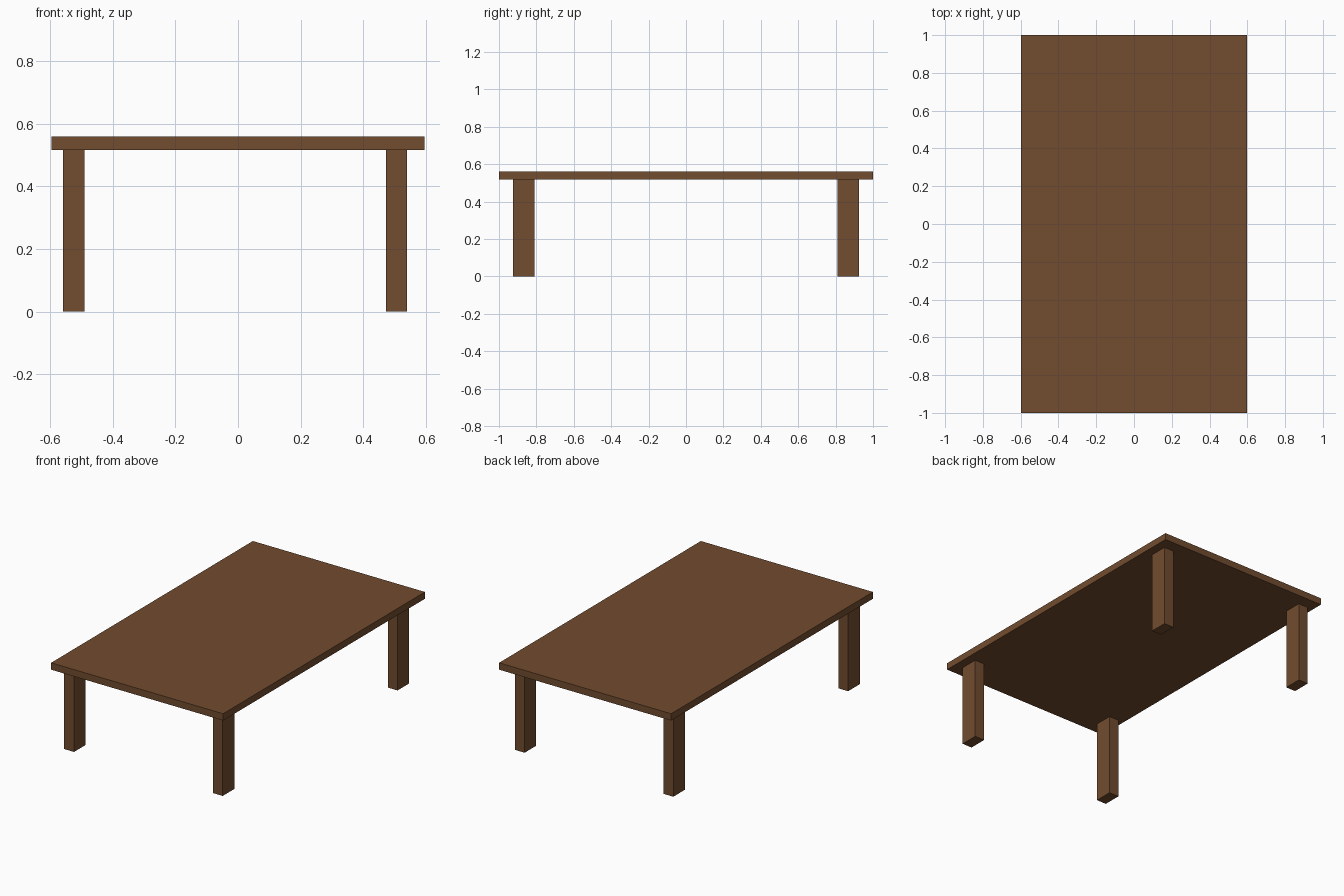
import bpy

if "Cube" in bpy.data.objects:
    bpy.data.objects.remove(bpy.data.objects["Cube"])

wood = bpy.data.materials.new("brown wood")
wood.diffuse_color = (0.168, 0.072, 0.028, 1)
wood.use_nodes = True
wood.node_tree.nodes["Principled BSDF"].inputs["Base Color"].default_value = wood.diffuse_color


def box(name, x0, x1, y0, y1, z0, z1):
    """Box spanning the given ranges."""
    bpy.ops.mesh.primitive_cube_add(
        size=1, location=((x0 + x1) / 2, (y0 + y1) / 2, (z0 + z1) / 2))
    ob = bpy.context.object
    ob.name = name
    ob.scale = (x1 - x0, y1 - y0, z1 - z0)
    bpy.ops.object.transform_apply(location=False, rotation=False, scale=True)
    ob.data.materials.append(wood)
    return ob


# Flat slab top
TOP, UNDER = 0.56, 0.517
box("table_top", -0.597, 0.597, -1.0, 1.0, UNDER, TOP)

# Four rectangular legs; the right pair sits slightly further in
for side, x0, x1 in (("left", -0.559, -0.491), ("right", 0.473, 0.541)):
    for end, y0, y1 in (("front", -0.924, -0.809), ("back", 0.809, 0.924)):
        box(f"{end}_{side}_leg", x0, x1, y0, y1, 0.0, UNDER)
